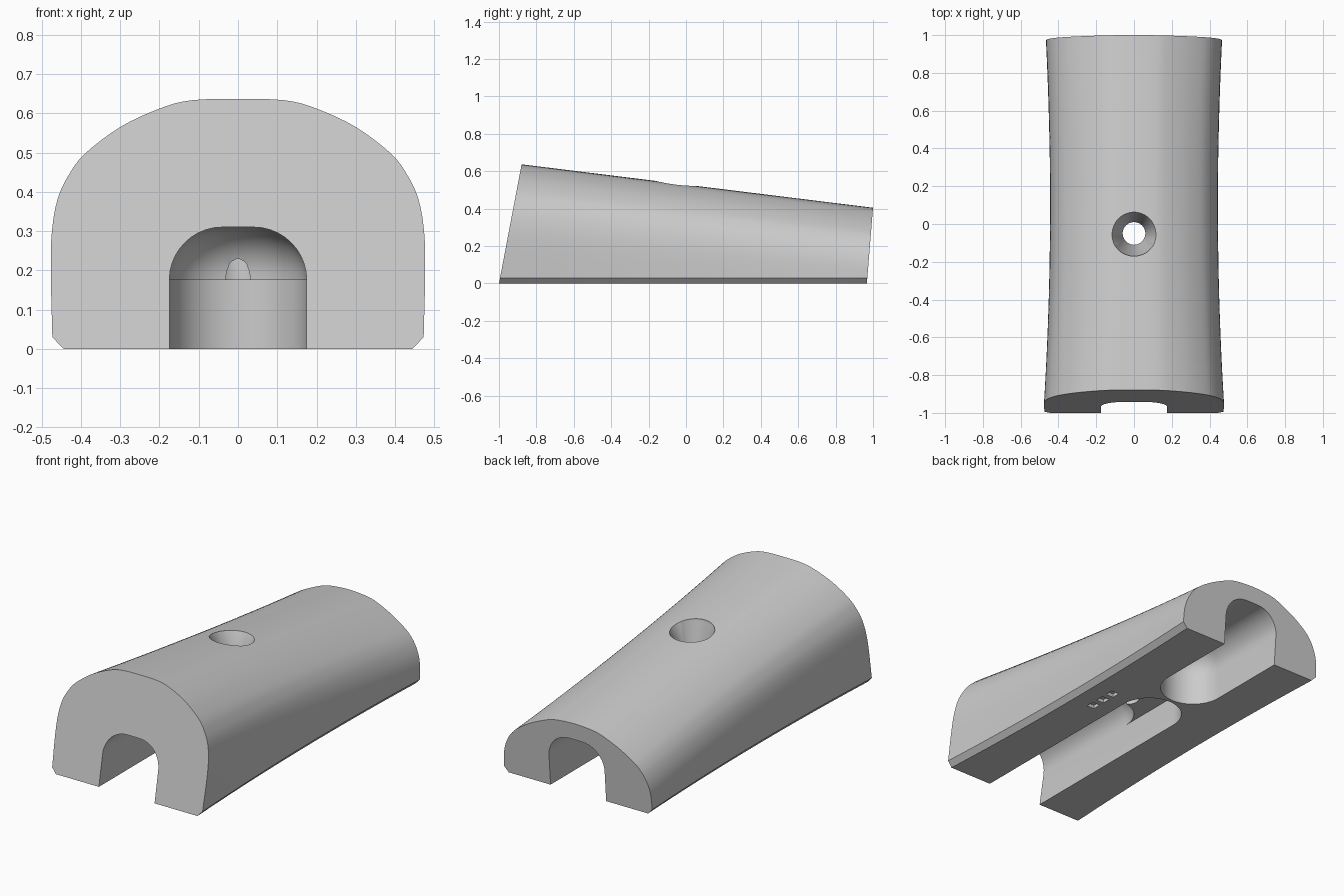
import bpy, bmesh, math
from mathutils import Vector

cube = bpy.data.objects.get("Cube")
if cube:
    bpy.data.objects.remove(cube, do_unlink=True)

grey = bpy.data.materials.new("light grey")
grey.use_nodes = True
COLOUR = (0.6, 0.6, 0.6, 1)
grey.diffuse_color = COLOUR
grey.node_tree.nodes["Principled BSDF"].inputs["Base Color"].default_value = COLOUR


def loft(name, rings):
    """Closed solid through rings that all have the same point count."""
    bm = bmesh.new()
    loops = [[bm.verts.new(p) for p in ring] for ring in rings]
    n = len(loops[0])
    for a, b in zip(loops, loops[1:]):
        for i in range(n):
            j = (i + 1) % n
            bm.faces.new((a[i], a[j], b[j], b[i]))
    bm.faces.new(loops[0])
    bm.faces.new(loops[-1])
    bmesh.ops.recalc_face_normals(bm, faces=bm.faces)
    mesh = bpy.data.meshes.new(name)
    bm.to_mesh(mesh)
    bm.free()
    mesh.materials.append(grey)
    obj = bpy.data.objects.new(name, mesh)
    bpy.context.collection.objects.link(obj)
    return obj


def smooth_curve(pts, steps=4):
    """Catmull-Rom curve through the points."""
    pts = [Vector(p) for p in pts]
    ext = [2 * pts[0] - pts[1]] + pts + [2 * pts[-1] - pts[-2]]
    out = []
    for a, b, c, d in zip(ext, ext[1:], ext[2:], ext[3:]):
        for s in range(steps):
            t = s / steps
            out.append(0.5 * (2 * b + (c - a) * t + (2 * a - 5 * b + 4 * c - d) * t ** 2
                              + (3 * b - a - 3 * c + d) * t ** 3))
    return out + [pts[-1]]


def section(foot, half):
    """Full cross-section: chamfered foot, half outline, mirrored."""
    full = half + [(-x, z) for x, z in reversed(half[:-1])]
    arch = [(p.x, p.y) for p in smooth_curve(full)]
    return [(foot, 0)] + arch + [(-foot, 0)]


# Body: waisted loft between a tall sloping front and a lower back
front = section(0.445, [(0.473, 0.03), (0.477, 0.2), (0.474, 0.3), (0.46, 0.38), (0.433, 0.44),
                        (0.39, 0.497), (0.3, 0.565), (0.2, 0.612), (0.12, 0.633), (0, 0.637)])
back = section(0.438, [(0.466, 0.03), (0.463, 0.1), (0.452, 0.155), (0.43, 0.205), (0.402, 0.245),
                       (0.36, 0.283), (0.28, 0.333), (0.19, 0.375), (0.12, 0.396), (0, 0.405)])
STEPS = 24
rings = []
for k in range(STEPS + 1):
    t = k / STEPS
    waist = 1 - 0.055 * 4 * t * (1 - t)
    ring = []
    for (fx, fz), (bx, bz) in zip(front, back):
        a = Vector((fx, -1 + 0.19 * fz, fz))
        b = Vector((bx, 0.967 + 0.081 * bz, bz))
        p = a.lerp(b, t)
        p.x *= waist
        ring.append(p)
    rings.append(ring)
body = loft("body", rings)


def stadium(radius, centre_y, end_y, z, steps=28):
    """Slot outline: a half circle around centre_y, open towards end_y."""
    way = 1 if centre_y > end_y else -1
    pts = [(radius, end_y, z)]
    for i in range(steps + 1):
        a = math.pi * i / steps
        pts.append((radius * math.cos(a), centre_y + way * radius * math.sin(a), z))
    return pts + [(-radius, end_y, z)]


def slot(name, centre_y, end_y, top, fillet):
    levels = [(0, -0.1), (0, top - fillet)]
    if fillet:
        levels += [(fillet * (1 - math.cos(a)), top - fillet + fillet * math.sin(a))
                   for a in (math.pi / 2 * i / 10 for i in range(1, 11))]
    return loft(name, [stadium(0.175 - i, centre_y, end_y, z) for i, z in levels])


def circle(radius, z, n=48):
    return [(radius * math.cos(2 * math.pi * i / n),
             -0.05 + radius * math.sin(2 * math.pi * i / n), z) for i in range(n)]


def box(name, x, y, half, top):
    return loft(name, [[(x + sx * half, y + sy * half, z)
                        for sx, sy in ((-1, -1), (1, -1), (1, 1), (-1, 1))]
                       for z in (-0.05, top)])


cutters = [
    # rounded channels from both ends, and the shallow recess under the screw hole
    slot("front_channel_cutter", -0.273, -1.2, 0.31, 0.135),
    slot("back_channel_cutter", 0.495, 1.2, 0.31, 0.135),
    slot("shallow_recess_cutter", 0.125, -1.3, 0.175, 0),
    # countersunk screw hole
    loft("screw_hole_cutter", [circle(0.06, -0.2), circle(0.06, 0.4),
                               circle(0.12, 0.537), circle(0.12, 0.8)]),
]
# three small marks in the underside
cutters += [box("mark_cutter", 0.29, 0.005 + 0.08 * i, 0.024, 0.02) for i in range(3)]

for cutter in cutters:
    cutter.hide_render = True
    mod = body.modifiers.new(cutter.name, 'BOOLEAN')
    mod.operation = 'DIFFERENCE'
    mod.solver = 'EXACT'
    mod.object = cutter

# Bake the cuts, drop the cutters, shade smooth with sharp edges
bpy.ops.object.select_all(action='DESELECT')
bpy.context.view_layer.objects.active = body
body.select_set(True)
for mod in list(body.modifiers):
    bpy.ops.object.modifier_apply(modifier=mod.name)
for cutter in cutters:
    bpy.data.objects.remove(cutter, do_unlink=True)
bpy.ops.object.shade_smooth_by_angle(angle=math.radians(30))
